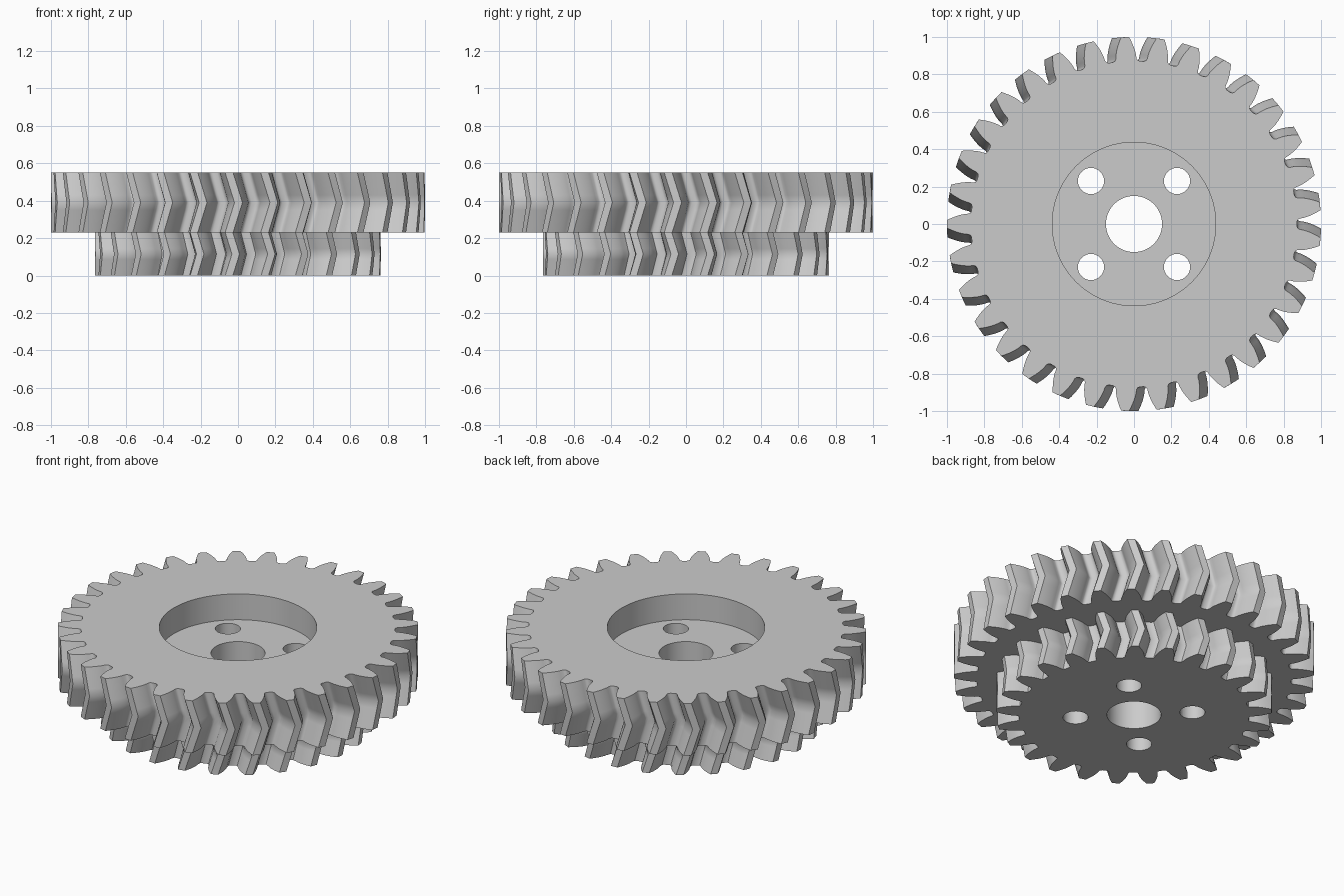
import bpy, bmesh
from math import acos, cos, sin, tan, pi, radians

old = bpy.data.objects.get("Cube")
if old:
    bpy.data.objects.remove(old, do_unlink=True)

steel = bpy.data.materials.new("plain grey")
steel.use_nodes = True
grey = (0.6, 0.6, 0.6, 1)
steel.diffuse_color = grey
steel.node_tree.nodes["Principled BSDF"].inputs["Base Color"].default_value = grey


def involute(a):
    return tan(a) - a


def tooth_outline(teeth, tip):
    """Polar outline (radius, angle) of an involute gear."""
    module = 2 * tip / (teeth + 2)
    pitch_r = module * teeth / 2
    base = pitch_r * cos(radians(20))
    root = pitch_r - 1.25 * module
    start = max(base, root + 0.2 * module)
    flank = []
    for i in range(7):
        r = start + (tip - start) * i / 6
        half = pi / 2 / teeth + involute(radians(20)) - involute(acos(min(1, base / r)))
        flank.append((r, half))
    # rounded root leading into the flank
    h = flank[0][1]
    gap = pi / teeth - h
    flank = [(root, h + gap * 0.6), (root + 0.08 * module, h + gap * 0.2)] + flank
    points = []
    for k in range(teeth):
        c = 2 * pi * k / teeth
        points += [(r, c - a) for r, a in flank]
        points += [(r, c + a) for r, a in reversed(flank)]
    return points


def herringbone_gear(name, teeth, tip, z0, z1, twist):
    """Gear with one tooth facing -x on its flat sides, twisted at mid height."""
    outline = tooth_outline(teeth, tip)
    bm = bmesh.new()
    rings = []
    for i in range(9):
        t = i / 8
        turn = pi + twist * (1 - abs(2 * t - 1))
        z = z0 + (z1 - z0) * t
        rings.append([bm.verts.new((r * cos(a + turn), r * sin(a + turn), z))
                      for r, a in outline])
    n = len(outline)
    for low, high in zip(rings, rings[1:]):
        for i in range(n):
            j = (i + 1) % n
            bm.faces.new((low[i], low[j], high[j], high[i]))
    bm.faces.new(rings[0][::-1])
    bm.faces.new(rings[-1])
    mesh = bpy.data.meshes.new(name)
    bm.to_mesh(mesh)
    bm.free()
    mesh.materials.append(steel)
    ob = bpy.data.objects.new(name, mesh)
    bpy.context.collection.objects.link(ob)
    return ob


def drill(ob, radius, x, y, z0, z1, sides=64):
    """Cut a round hole from z0 to z1."""
    bpy.ops.mesh.primitive_cylinder_add(vertices=sides, radius=radius, depth=z1 - z0,
                                        location=(x, y, (z0 + z1) / 2))
    cutter = bpy.context.object
    cutter.name = "hole_cutter"
    cutter.hide_render = True
    cutter.data.materials.append(steel)
    mod = ob.modifiers.new("hole", 'BOOLEAN')
    mod.operation = 'DIFFERENCE'
    mod.solver = 'EXACT'
    mod.object = cutter
    bpy.context.view_layer.objects.active = ob
    bpy.ops.object.modifier_apply(modifier=mod.name)
    bpy.data.objects.remove(cutter, do_unlink=True)


# the two stacked gears
step = 0.23
height = 0.55
large = herringbone_gear("large_gear", 33, 1.0, step, height, 0.05)
small = herringbone_gear("small_gear", 25, 0.765, 0, step, 0.047)

# recess in the top, then bore and bolt holes through both gears
drill(large, 0.437, 0, 0, 0.392, 0.7, 96)
for gear in (large, small):
    drill(gear, 0.15, 0, 0, -0.2, 0.8)
    for sx in (-1, 1):
        for sy in (-1, 1):
            drill(gear, 0.07, sx * 0.23, sy * 0.23, -0.2, 0.8, 48)
    bpy.ops.object.select_all(action='DESELECT')
    gear.select_set(True)
    bpy.context.view_layer.objects.active = gear
    bpy.ops.object.shade_smooth_by_angle(angle=radians(42))
